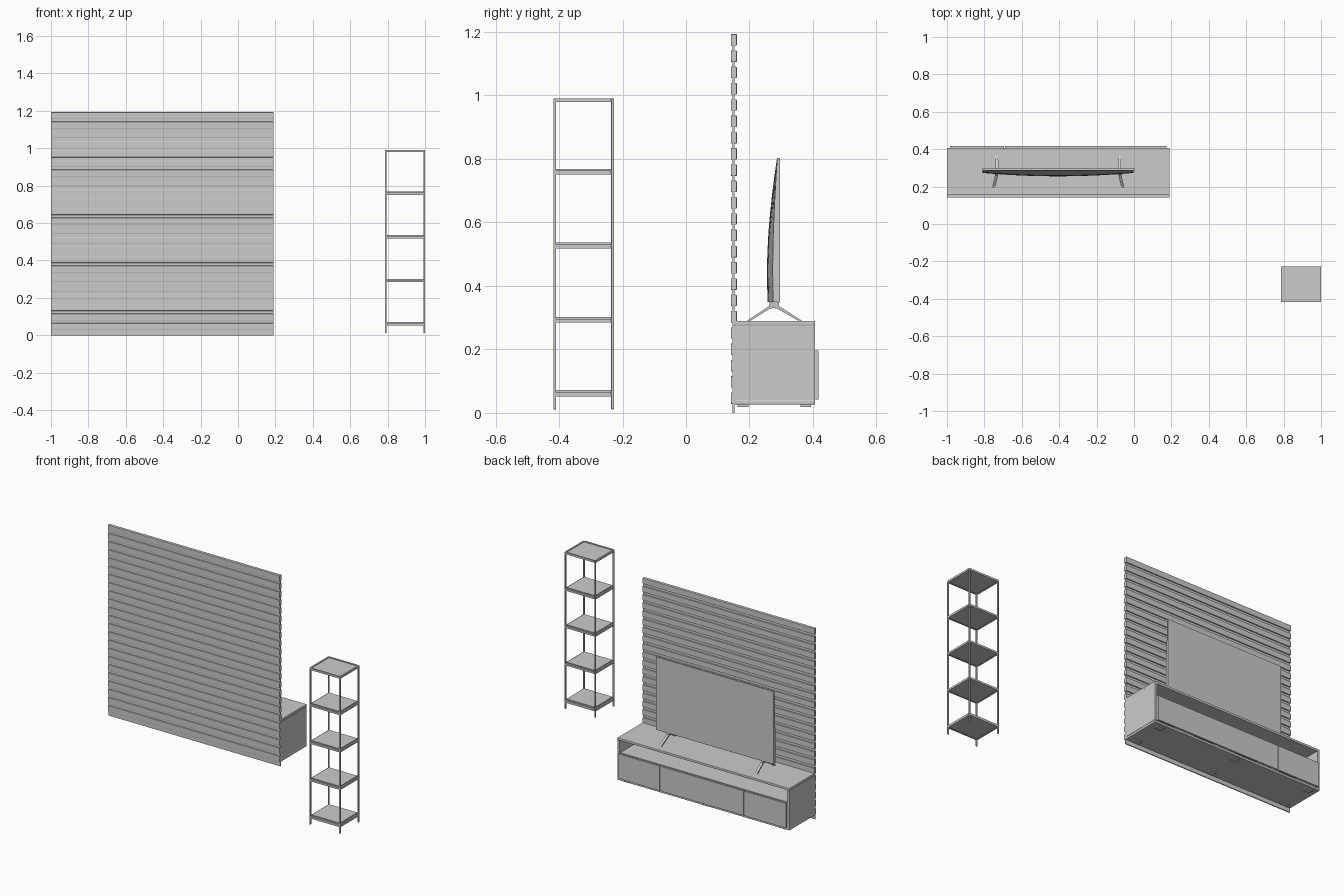
import bpy, bmesh
from mathutils import Vector

if "Cube" in bpy.data.objects:
    bpy.data.objects.remove(bpy.data.objects["Cube"])


def finish(name, bm, bevel=0.0, smooth=False):
    bmesh.ops.recalc_face_normals(bm, faces=bm.faces)
    me = bpy.data.meshes.new(name)
    bm.to_mesh(me)
    bm.free()
    ob = bpy.data.objects.new(name, me)
    bpy.context.collection.objects.link(ob)
    if bevel:
        mod = ob.modifiers.new("soft_edges", 'BEVEL')
        mod.width, mod.segments, mod.limit_method = bevel, 2, 'ANGLE'
    if smooth:
        bpy.ops.object.select_all(action='DESELECT')
        ob.select_set(True)
        bpy.context.view_layer.objects.active = ob
        bpy.ops.object.shade_smooth_by_angle()
    return ob


def box(name, x, y, z, bevel=0.0):
    """Box from (min, max) pairs."""
    bm = bmesh.new()
    bmesh.ops.create_cube(bm, size=1)
    for v in bm.verts:
        v.co = Vector([(r[0] + r[1]) / 2 + c * (r[1] - r[0]) for r, c in zip((x, y, z), v.co)])
    return finish(name, bm, bevel)


# Slatted wall panel: thin backing with boards on both sides
X0, X1 = -1.0, 0.19
box("panel_backing", (X0, X1), (0.147, 0.153), (0, 1.185))
for i in range(23):
    top = 1.193 - i * 0.0513
    box(f"panel_slat_{i + 1}", (X0, X1), (0.141, 0.160), (top - 0.036, top), 0.002)

# Cabinet carcass with an open niche over the doors
YB, YF = 0.152, 0.407
box("cabinet_top", (X0, X1), (YB, YF), (0.275, 0.29), 0.003)
box("cabinet_bottom", (X0, X1), (YB, YF), (0.026, 0.041), 0.003)
for n, x in (("left", (X0, X0 + 0.016)), ("right", (X1 - 0.016, X1))):
    box(f"cabinet_side_{n}", x, (YB, YF), (0.041, 0.275))
box("cabinet_back", (X0 + 0.016, X1 - 0.016), (0.155, 0.163), (0.041, 0.275))
box("niche_shelf", (X0 + 0.016, X1 - 0.016), (0.163, 0.400), (0.183, 0.197))
for i in range(3):
    x = X0 + 0.2975 * (i + 1)
    box(f"cabinet_divider_{i + 1}", (x - 0.006, x + 0.006), (0.163, 0.400), (0.041, 0.183))

# Doors: one narrow door and a run of three
xs = [-0.985, -0.695, -0.689, -0.401, -0.400, -0.112, -0.111, 0.175]
for i in range(4):
    box(f"cabinet_door_{i + 1}", (xs[2 * i], xs[2 * i + 1]), (YF, 0.418), (0.042, 0.196))

# Cabinet feet
for i, x in enumerate((-0.94, -0.405, 0.13)):
    for n, y in (("rear", 0.18), ("front", 0.377)):
        box(f"cabinet_foot_{n}_{i + 1}", (x - 0.025, x + 0.025), (y - 0.017, y + 0.017), (0.019, 0.027))

# Television: flat screen and bulging back shell
TX0, TX1, TZ0, TZ1 = -0.814, 0.002, 0.347, 0.803
box("tv_screen", (TX0, TX1), (0.287, 0.296), (TZ0, TZ1), 0.001)
depths = [0.031, 0.0325, 0.033, 0.031, 0.028, 0.023, 0.017, 0.010, 0.002]
nu, nv = 20, len(depths)
bm = bmesh.new()
shell = []
for j, d in enumerate(depths):
    row = []
    for i in range(nu + 1):
        u = 2 * i / nu - 1
        x = (TX0 + TX1) / 2 + u * 0.404
        z = TZ0 + 0.002 + (TZ1 - TZ0 - 0.006) * j / (nv - 1)
        row.append(bm.verts.new((x, 0.288 - d * (0.45 + 0.55 * (1 - u * u)), z)))
    shell.append(row)
for j in range(nv - 1):
    for i in range(nu):
        bm.faces.new((shell[j][i], shell[j][i + 1], shell[j + 1][i + 1], shell[j + 1][i]))
rim = [e for e in bm.edges if e.is_boundary]
wall = bmesh.ops.extrude_edge_only(bm, edges=rim)
for v in wall["geom"]:
    if isinstance(v, bmesh.types.BMVert):
        v.co.y = 0.288
finish("tv_back_shell", bm, smooth=True)

# Splayed television legs: inverted V profile
profile = [(0.192, 0.29), (0.203, 0.29), (0.262, 0.327), (0.276, 0.331), (0.290, 0.327),
           (0.354, 0.29), (0.366, 0.29), (0.294, 0.336), (0.291, 0.350), (0.264, 0.350), (0.261, 0.336)]
for n, s in (("left", -1), ("right", 1)):
    bm = bmesh.new()
    rings = []
    for w in (-0.008, 0.008):
        ring = []
        for y, z in profile:
            off = 0.325 + (0.24 * (0.28 - y) if y < 0.28 else 0.06 * (y - 0.28))
            ring.append(bm.verts.new((-0.405 + s * off + w, y, z)))
        rings.append(ring)
        bm.faces.new(ring)
    for i in range(len(profile)):
        k = (i + 1) % len(profile)
        bm.faces.new((rings[0][i], rings[0][k], rings[1][k], rings[1][i]))
    finish(f"tv_leg_{n}", bm)

# Tower shelf: four posts, each level a rail frame with a board
SX, SY, P = (0.785, 1.0), (-0.418, -0.227), 0.009
for a, x in enumerate((SX[0], SX[1] - P)):
    for b, y in enumerate((SY[0], SY[1] - P)):
        box(f"tower_post_{a * 2 + b + 1}", (x, x + P), (y, y + P), (0.011, 0.99), 0.002)
levels = [(0.051, 0.065, 0.072), (0.284, 0.296, 0.302), (0.518, 0.530, 0.536),
          (0.751, 0.763, 0.769), (0.979, 0.991, 0.987)]
for i, (lo, hi, board) in enumerate(levels):
    for n, x in (("left", SX[0]), ("right", SX[1] - P)):
        box(f"tower_rail_{n}_{i + 1}", (x, x + P), (SY[0] + P, SY[1] - P), (lo, hi))
    for n, y in (("front", SY[0]), ("rear", SY[1] - P)):
        box(f"tower_rail_{n}_{i + 1}", (SX[0] + P, SX[1] - P), (y, y + P), (lo, hi))
    box(f"tower_board_{i + 1}", (SX[0] + P, SX[1] - P), (SY[0] + P, SY[1] - P), (lo + 0.002, board))
